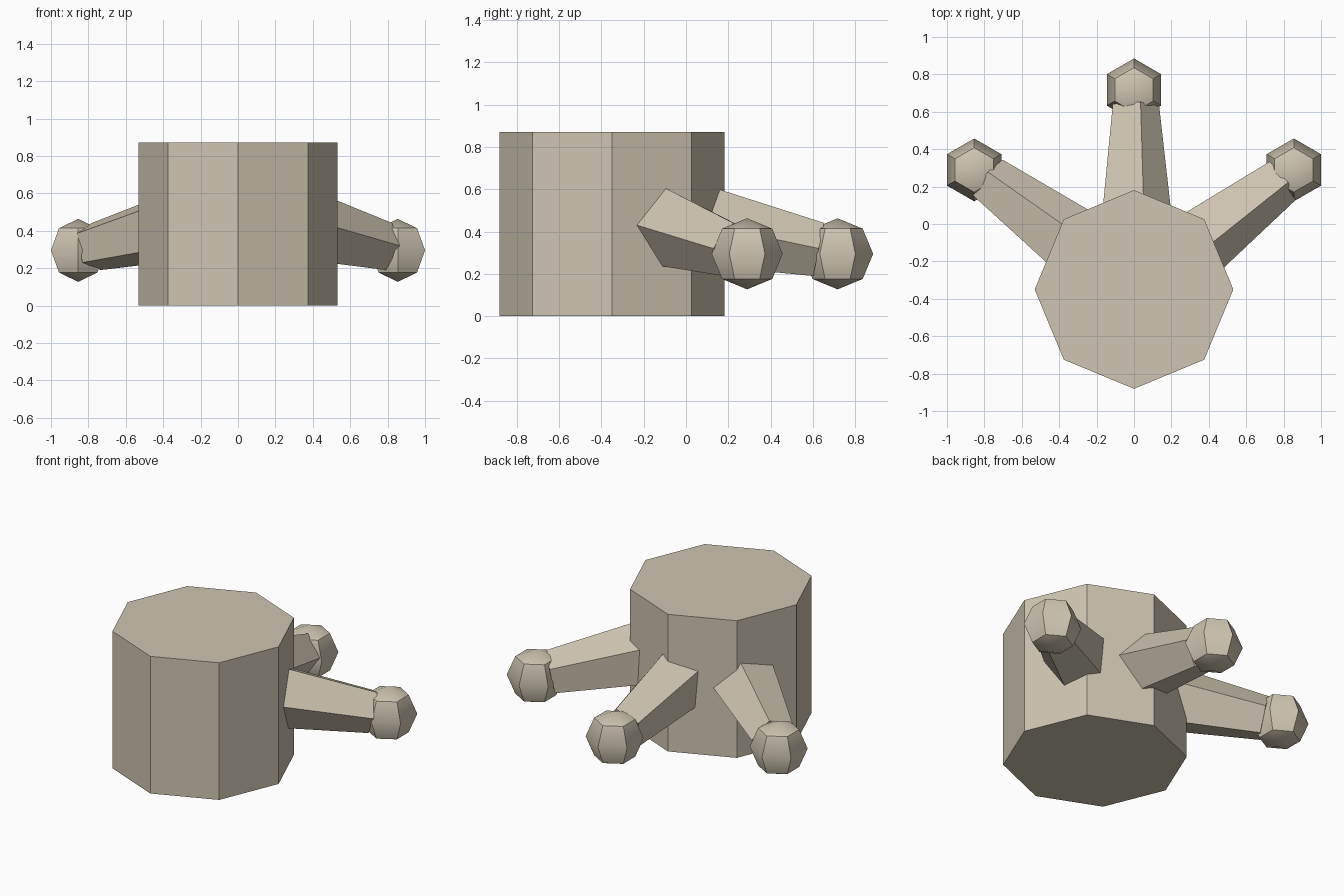
import bpy
from math import radians, sin, cos
from mathutils import Vector, Quaternion

cube = bpy.data.objects.get("Cube")
if cube:
    bpy.data.objects.remove(cube, do_unlink=True)

# Single warm beige material
beige = bpy.data.materials.new("warm_beige")
colour = (0.62, 0.56, 0.44, 1)
beige.use_nodes = True
beige.diffuse_color = colour
beige.node_tree.nodes["Principled BSDF"].inputs["Base Color"].default_value = colour


def finish(name):
    """Name the new object and give it the material."""
    obj = bpy.context.object
    obj.name = name
    obj.data.materials.append(beige)
    return obj


# Octagonal body
BODY = Vector((0, -0.35, 0))
HEIGHT = 0.872
bpy.ops.mesh.primitive_cylinder_add(
    vertices=8, radius=0.531, depth=HEIGHT, location=BODY + Vector((0, 0, HEIGHT / 2)))
finish("body")


def limb(side, heading):
    """Tapered five-sided arm running down and out to a faceted knob."""
    a = radians(heading)
    outward = Vector((sin(a), cos(a), 0))
    knob = BODY + outward * 1.067 + Vector((0, 0, 0.295))

    # Point on the arm axis, measured back from the knob centre
    def axis(back):
        return knob - outward * back + Vector((0, 0, 0.205 * back))

    start, end = axis(0.75), axis(0.09)
    run = end - start
    roll = Quaternion((0, 0, 1), radians(15))
    bpy.ops.mesh.primitive_cone_add(
        vertices=5, radius1=0.21, radius2=0.135, depth=run.length,
        location=(start + end) / 2,
        rotation=(run.to_track_quat('Z', 'Y') @ roll).to_euler())
    finish(side + "_arm")

    bpy.ops.mesh.primitive_uv_sphere_add(
        segments=6, ring_count=4, radius=0.168, location=knob)
    finish(side + "_knob")
    bpy.ops.object.shade_smooth_by_angle(angle=radians(42))


# Three limbs fanned around the back
for side, heading in (("left", 53.2), ("back", 0), ("right", -53.2)):
    limb(side, heading)
